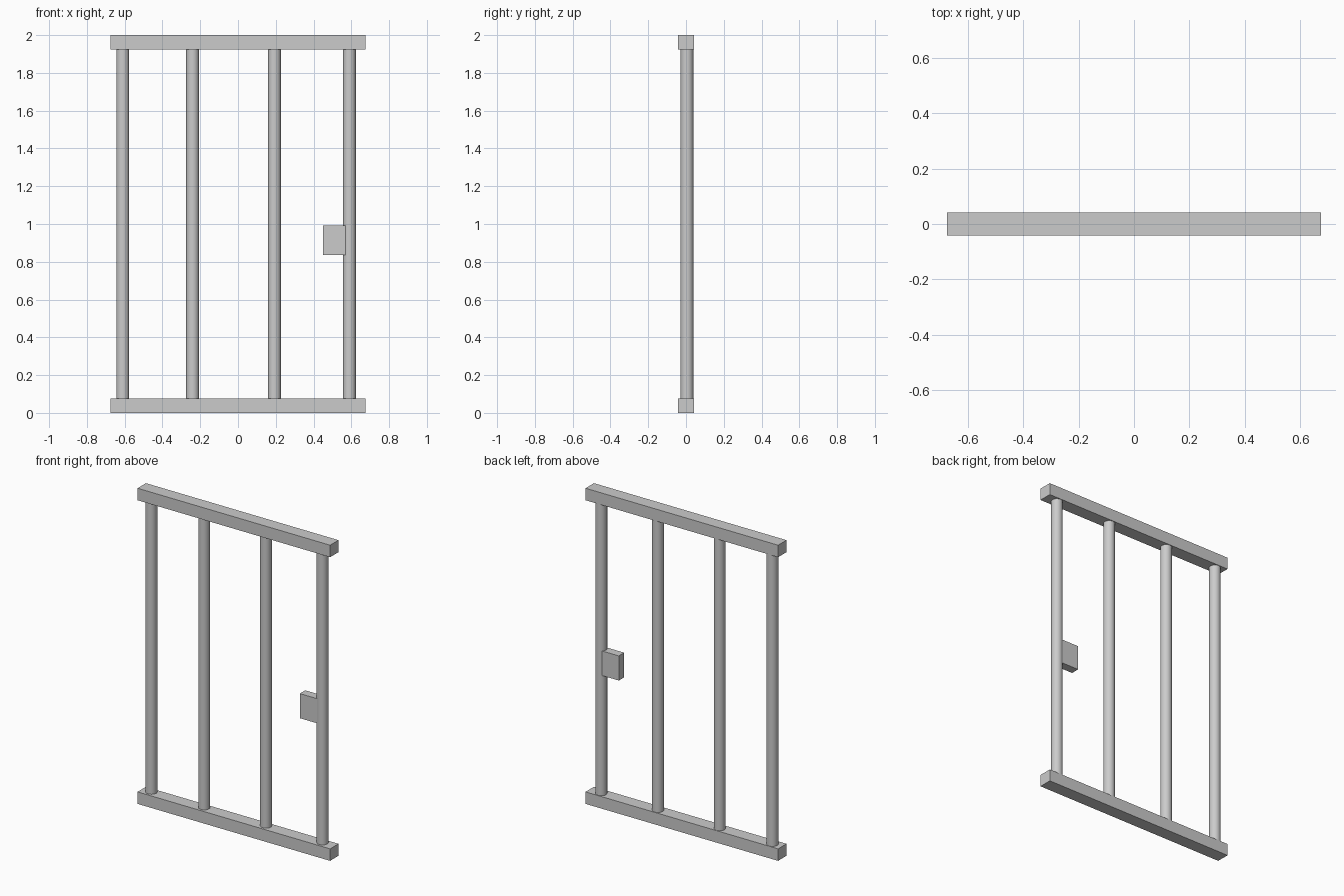
import bpy

if "Cube" in bpy.data.objects:
    bpy.data.objects.remove(bpy.data.objects["Cube"])


def box(name, x0, x1, y0, y1, z0, z1):
    bpy.ops.mesh.primitive_cube_add(
        size=1, location=((x0 + x1) / 2, (y0 + y1) / 2, (z0 + z1) / 2))
    ob = bpy.context.object
    ob.name = name
    ob.scale = (x1 - x0, y1 - y0, z1 - z0)
    bpy.ops.object.transform_apply(location=False, rotation=False, scale=True)
    return ob


def bar(name, x, y, radius, z0, z1):
    bpy.ops.mesh.primitive_cylinder_add(
        vertices=20, radius=radius, depth=z1 - z0, location=(x, y, (z0 + z1) / 2))
    ob = bpy.context.object
    ob.name = name
    bpy.ops.object.shade_smooth_by_angle()
    return ob


# Top and bottom rails
RAIL = 0.076
for name, z in (("bottom_rail", 0.0), ("top_rail", 2.0 - RAIL)):
    box(name, -0.675, 0.675, -0.042, 0.042, z, z + RAIL)

# Upright round bars
for i, x in enumerate((-0.61, -0.24, 0.193, 0.59)):
    bar(f"upright_bar_{i + 1}", x, 0.005, 0.034, RAIL - 0.005, 2.0 - RAIL + 0.005)

# Lock plate beside the right-hand bar
box("lock_plate", 0.45, 0.57, -0.024, 0.03, 0.837, 0.993)
